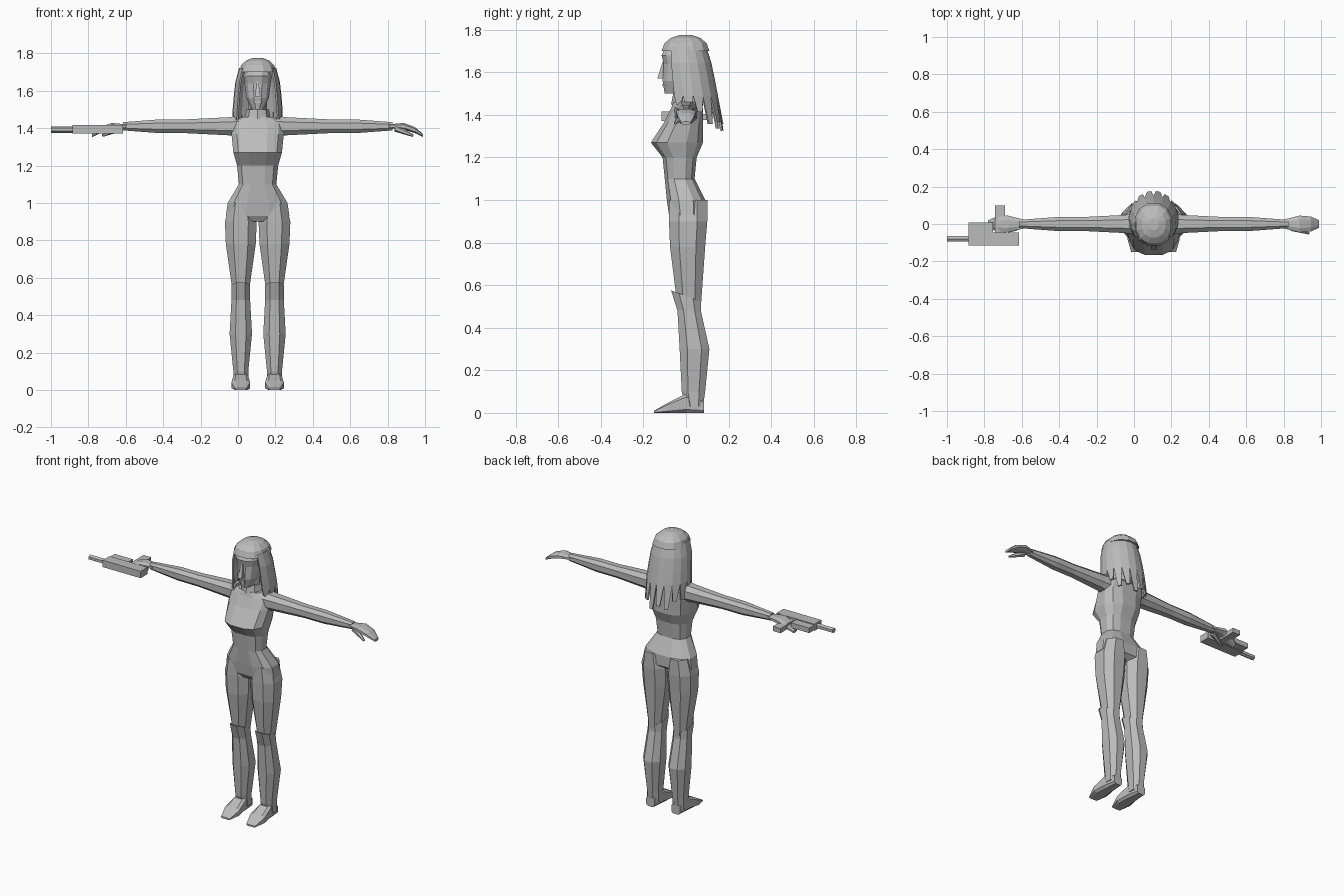
import bpy, bmesh
from math import cos, sin, pi, sqrt, copysign
from mathutils import Matrix, Vector

cube = bpy.data.objects.get("Cube")
if cube:
    bpy.data.objects.remove(cube)

MID = 0.105         # body centre line
LEG = 0.09          # leg distance from the centre line
ARM_HEIGHT = 1.41

grey = bpy.data.materials.new("plain grey")
grey.use_nodes = True
grey.diffuse_color = (0.5, 0.5, 0.5, 1)
shader = grey.node_tree.nodes["Principled BSDF"]
shader.inputs["Base Color"].default_value = grey.diffuse_color


def finish(name, bm):
    """Turn a bmesh into a flat shaded grey object."""
    bmesh.ops.recalc_face_normals(bm, faces=bm.faces)
    mesh = bpy.data.meshes.new(name)
    bm.to_mesh(mesh)
    bm.free()
    mesh.materials.append(grey)
    obj = bpy.data.objects.new(name, mesh)
    bpy.context.collection.objects.link(obj)
    return obj


def outline(sides, power):
    """Rounded-square outline scaled to fill the unit square."""
    def soften(value):
        return copysign(abs(value) ** power, value)
    angles = [(i + .5) * 2 * pi / sides for i in range(sides)]
    points = [Vector((soften(cos(a)), soften(sin(a)))) for a in angles]
    widest = max(p.x for p in points)
    tallest = max(p.y for p in points)
    return [(p.x / widest, p.y / tallest) for p in points]


def skin(name, rings):
    """Join equal rings of points into a closed skin."""
    bm = bmesh.new()
    loops = [[bm.verts.new(point) for point in ring] for ring in rings]
    for lower, upper in zip(loops, loops[1:]):
        for i in range(len(lower)):
            bm.faces.new((lower[i - 1], lower[i], upper[i], upper[i - 1]))
    bm.faces.new(loops[0])
    bm.faces.new(loops[-1])
    return finish(name, bm)


def upright(name, rows, x=MID, sides=8, power=.85, tilt=0):
    """Vertical part from rows of height, half width, front and back."""
    shape = outline(sides, power)
    rings = []
    for z, width, front, back in rows:
        middle, depth = (front + back) / 2, (back - front) / 2
        rings.append([Vector((x + u * width, middle + v * depth, z)) for u, v in shape])
    for point in rings[0]:
        point.z -= tilt * point.y
    skin(name, rings)


def bar(name, start, end, radius, end_radius, sides=8):
    """Straight tapered rod between two points."""
    start, end = Vector(start), Vector(end)
    along = end - start
    turn = along.to_track_quat("Z", "Y").to_matrix().to_4x4()
    bm = bmesh.new()
    bmesh.ops.create_cone(bm, cap_ends=True, segments=sides, radius1=radius, radius2=end_radius,
                          depth=along.length, matrix=Matrix.Translation((start + end) / 2) @ turn)
    finish(name, bm)


def box(name, centre, size):
    bm = bmesh.new()
    placing = Matrix.Translation(centre) @ Matrix.Diagonal((*size, 1))
    bmesh.ops.create_cube(bm, size=1, matrix=placing)
    finish(name, bm)


# Torso from shoulders through bust and waist to crotch
upright("torso", [(1.46, .08, -.06, .05), (1.43, .14, -.07, .08), (1.37, .14, -.1, .08),
                  (1.27, .13, -.165, .08), (1.2, .11, -.11, .05), (1.1, .1, -.1, .04),
                  (1, .16, -.09, .09), (.93, .17, -.08, .09), (.9, .06, -.06, .05)],
        sides=12, power=.75)

# Neck, collar and head
bar("neck", (MID, 0, 1.44), (MID, 0, 1.56), .05, .05)
bar("collar", (MID, 0, 1.45), (MID, 0, 1.5), .07, .06)
upright("head", [(1.75, .05, -.08, .06), (1.68, .075, -.115, .08), (1.64, .07, -.105, .08),
                 (1.56, .06, -.11, .05), (1.5, .03, -.1, 0)], sides=12)
upright("nose", [(1.65, .005, -.11, -.09), (1.57, .015, -.135, -.09)], sides=4, power=0)
box("lips", (MID, -.1, 1.54), (.04, .02, .01))

# Limbs, mirrored about the centre line
for label, side in (("left", 1), ("right", -1)):
    hip = MID + side * LEG
    upright(label + "_thigh", [(1, .06, -.08, .1), (.9, .085, -.08, .1),
                               (.78, .08, -.075, .09), (.5, .04, -.04, .07)], hip)
    upright(label + "_boot", [(.55, .05, -.07, .07), (.48, .05, -.04, .07), (.3, .06, -.03, .11),
                              (.1, .04, -.02, .09), (.03, .04, 0, .08)], hip, tilt=.36)

    # Foot rows hold distance along y, half width and height
    shape = outline(8, .5)
    foot = [(.085, .03, .06), (0, .04, .09), (-.08, .05, .05), (-.15, .03, .01)]
    skin(label + "_foot", [[(hip + u * width, y, (1 + v) * height / 2) for u, v in shape]
                           for y, width, height in foot])

    # Arm rows hold reach from the centre line and radius
    shape = outline(8, .85)
    arm = [(.1, .055), (.16, .048), (.38, .037), (.52, .037), (.72, .022)]
    skin(label + "_arm", [[(MID + side * reach, u * radius, ARM_HEIGHT + v * radius) for u, v in shape]
                          for reach, radius in arm])

    # Hand rows hold reach, half width and droop
    hand = [(.7, .025, 0), (.78, .045, 0), (.84, .04, .02), (.885, .02, .05)]
    skin(label + "_hand", [[(MID + side * reach, u * width, ARM_HEIGHT - droop + v * width * .4)
                            for u, v in shape] for reach, width, droop in hand])
    bar(label + "_thumb", (MID + side * .74, -.02, 1.4), (MID + side * .83, -.05, 1.36), .02, .007, 6)

# Hair cap as a flattened dome
dome = [(cos(a), sin(a)) for a in (0, .5, .9, 1.3)]
upright("hair_cap", [(1.7 + .078 * rise, .1 * spread, -.115 * spread, .11 * spread)
                     for spread, rise in dome], sides=12)

# Hanging hair: an open shell around the back, ending in tapered strands
STRANDS, LEVELS = 12, 4


def hair_point(around, down):
    angle = (1.4 * around - .2) * pi
    grow = sqrt(down)
    x = (.095 + .035 * grow) * cos(angle)
    y = (.1 + .025 * grow) * sin(angle) + .03 * down - .01
    return Vector((MID + x, y, 1.72 - .23 * down))


bm = bmesh.new()
rows = [[bm.verts.new(hair_point(i / STRANDS, k / (LEVELS - 1))) for i in range(STRANDS + 1)]
        for k in range(LEVELS)]
for upper, lower in zip(rows, rows[1:]):
    for i in range(STRANDS):
        bm.faces.new((upper[i], upper[i + 1], lower[i + 1], lower[i]))
for i in range(STRANDS):
    left, right = rows[-1][i], rows[-1][i + 1]
    behind = max(0, (left.co.y + right.co.y) / 2) / .15
    fall = Vector((0, .03 * behind, -.04 - .1 * behind - .03 * (i % 2)))
    tips = [bm.verts.new(a.co.lerp(b.co, .25) + fall) for a, b in ((right, left), (left, right))]
    bm.faces.new((left, right, *tips))
shell = finish("hanging_hair", bm).modifiers.new("thickness", "SOLIDIFY")
shell.thickness = .01
shell.offset = 0

# Sidearm held flat in the right hand
box("gun_body", (-.75, -.08, 1.394), (.27, .07, .044))
box("gun_side_block", (-.82, -.02, 1.394), (.13, .055, .032))
box("gun_grip", (-.717, .025, 1.39), (.055, .15, .03))
bar("gun_barrel", (-1, -.08, 1.392), (-.88, -.08, 1.392), .017, .017, 6)
